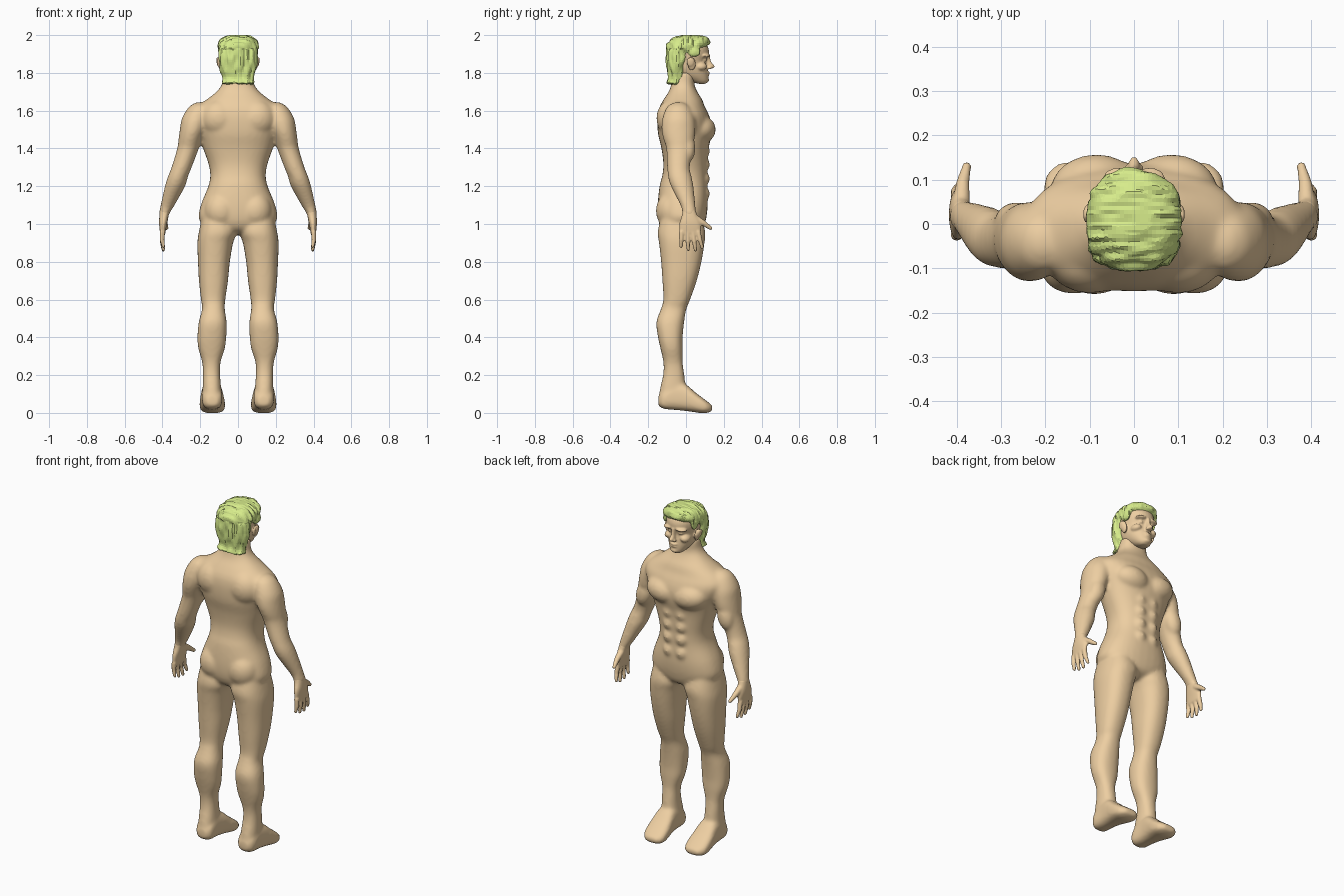
import bpy, bmesh, math
from mathutils import Vector, Matrix, noise


def material(name, color):
    m = bpy.data.materials.new(name)
    m.diffuse_color = color
    return m


skin = material("skin", (0.85, 0.62, 0.36, 1))
green = material("hair", (0.68, 0.84, 0.26, 1))


def loft(bm, rings, axis="Z", power=2.3, sides=32, steps=4):
    """Rings are (t, x0, x1, v0, v1): x range and depth range at t along the axis."""
    R = [Vector(r) for r in rings]
    R = [R[0]] + R + [R[-1]]
    secs = []
    for i in range(1, len(R) - 2):
        a, b, c, d = R[i - 1:i + 3]
        for s in range(steps):
            u = s / steps
            secs.append(0.5 * (2 * b + (c - a) * u + (2 * a - 5 * b + 4 * c - d) * u**2
                               + (3 * b - a - 3 * c + d) * u**3))
    secs.append(R[-1])
    prev = None
    for t, x0, x1, v0, v1 in secs:
        ring = []
        for k in range(sides):
            an = 2 * math.pi * k / sides
            cx, sx = (math.copysign(abs(f(an)) ** (2 / power), f(an)) for f in (math.cos, math.sin))
            x, v = (x0 + x1) / 2 + cx * (x1 - x0) / 2, (v0 + v1) / 2 + sx * (v1 - v0) / 2
            ring.append(bm.verts.new((x, v, t) if axis == "Z" else (x, t, v)))
        if prev:
            for k in range(sides):
                j = (k + 1) % sides
                bm.faces.new((prev[k], prev[j], ring[j], ring[k]))
        else:
            bm.faces.new(ring[::-1])
        prev = ring
    bm.faces.new(prev)


def centred(bm, rings, **kw):
    loft(bm, [(z, -w, w, y0, y1) for z, w, y0, y1 in rings], **kw)


def blob(bm, centre, size, tilt=0.0):
    mat = Matrix.Translation(centre) @ Matrix.Rotation(tilt, 4, "Y") @ Matrix.Diagonal((*size, 1))
    bmesh.ops.create_icosphere(bm, subdivisions=3, radius=1, matrix=mat)


def digit(bm, points, r0, r1):
    n = len(points) - 1
    for i in range(n):
        a, b = Vector(points[i]), Vector(points[i + 1])
        ra, rb = r0 + (r1 - r0) * i / n, r0 + (r1 - r0) * (i + 1) / n
        rot = (b - a).to_track_quat("Z", "Y").to_matrix().to_4x4()
        bmesh.ops.create_cone(bm, cap_ends=True, segments=12, radius1=ra, radius2=rb,
                              depth=(b - a).length, matrix=Matrix.Translation((a + b) / 2) @ rot)
        blob(bm, b, (rb, rb, rb))


def mirror(bm):
    geom = bmesh.ops.duplicate(bm, geom=bm.verts[:] + bm.edges[:] + bm.faces[:])["geom"]
    for v in geom:
        if isinstance(v, bmesh.types.BMVert):
            v.co.x *= -1


def fuse(bm, name, mat, voxel, smooth):
    """Fuse overlapping volumes into one skin and soften it."""
    bmesh.ops.recalc_face_normals(bm, faces=bm.faces[:])
    me = bpy.data.meshes.new(name)
    bm.to_mesh(me)
    ob = bpy.data.objects.new(name, me)
    bpy.context.collection.objects.link(ob)
    rm = ob.modifiers.new("fuse", "REMESH")
    rm.mode, rm.voxel_size = "VOXEL", voxel
    sm = ob.modifiers.new("soften", "SMOOTH")
    sm.factor, sm.iterations = 0.5, smooth
    dg = bpy.context.evaluated_depsgraph_get()
    done = bpy.data.meshes.new_from_object(ob.evaluated_get(dg))
    ob.modifiers.clear()
    ob.data = done
    done.materials.clear()
    done.materials.append(mat)
    done.polygons.foreach_set("use_smooth", [True] * len(done.polygons))
    return ob


# Limbs and muscles of one side, then mirrored
bm = bmesh.new()
loft(bm, [(1.645, .19, .22, -.06, -.02), (1.62, .15, .26, -.10, .02), (1.56, .15, .297, -.125, .045),
          (1.50, .17, .308, -.13, .05), (1.45, .19, .315, -.12, .045), (1.40, .207, .322, -.105, .035),
          (1.30, .245, .352, -.10, .02), (1.25, .265, .372, -.095, .03), (1.20, .28, .387, -.08, .04),
          (1.10, .335, .41, -.03, .05), (1.06, .36, .417, -.02, .055), (1.04, .365, .415, -.02, .055)], power=2)
loft(bm, [(1.04, .03, .19, -.13, .08), (.96, .008, .207, -.15, .102), (.90, .026, .215, -.143, .098),
          (.80, .043, .212, -.132, .082), (.70, .053, .207, -.125, .057), (.60, .067, .196, -.12, .022),
          (.55, .07, .19, -.133, .002), (.48, .06, .208, -.157, -.01), (.40, .062, .215, -.148, -.018),
          (.34, .07, .21, -.135, -.018), (.27, .092, .19, -.12, -.018), (.21, .095, .186, -.12, -.01),
          (.14, .09, .187, -.135, .0), (.08, .085, .188, -.145, .03), (.04, .09, .18, -.14, .03)])
loft(bm, [(-.147, .11, .16, .04, .085), (-.12, .085, .187, .022, .12), (-.05, .083, .192, .015, .16),
          (0, .078, .197, .01, .15), (.05, .07, .203, .003, .108), (.09, .068, .203, -.002, .078),
          (.12, .075, .192, .002, .055), (.14, .10, .165, .012, .04)], axis="Y", power=2.8)
blob(bm, (.085, .075, 1.50), (.105, .083, .075), -.15)       # chest
blob(bm, (.10, -.075, 1.56), (.10, .082, .10))               # shoulder blade
blob(bm, (.09, -.075, 1.07), (.09, .085, .10))               # buttock
blob(bm, (.128, -.03, .575), (.045, .04, .04))               # knee
blob(bm, (.265, .005, 1.40), (.048, .045, .08), -.25)        # upper arm
for z in (1.16, 1.24, 1.315, 1.385):
    blob(bm, (.04, .095, z), (.036, .032, .038))             # stomach rows
mirror(bm)

# Torso and neck
centred(bm, [(.945, .06, -.07, .04), (.97, .13, -.12, .085), (1.02, .205, -.145, .105),
             (1.10, .197, -.15, .115), (1.20, .157, -.14, .113), (1.26, .147, -.125, .113),
             (1.32, .157, -.12, .115), (1.40, .185, -.13, .12), (1.47, .208, -.147, .135),
             (1.53, .235, -.152, .135), (1.58, .25, -.15, .12), (1.62, .225, -.14, .10),
             (1.66, .165, -.118, .085), (1.70, .115, -.092, .06), (1.74, .085, -.078, .045),
             (1.80, .075, -.07, .05)])
fuse(bm, "body", skin, .009, 10)

# Hands
bm = bmesh.new()
loft(bm, [(1.075, .358, .412, -.017, .05), (1.045, .367, .416, -.022, .06), (1.01, .374, .418, -.033, .075),
          (.98, .38, .416, -.036, .08), (.95, .385, .412, -.032, .076), (.942, .39, .408, -.025, .07)])
for y0, y1, z1 in ((-.024, -.026, .882), (.007, .012, .866), (.036, .05, .862), (.064, .086, .876)):
    digit(bm, [(.40, y0, .96), (.402, (y0 + y1) / 2, (.95 + z1) / 2), (.395, y1, z1)], .0145, .0095)
digit(bm, [(.39, .05, 1.03), (.387, .092, 1.005), (.378, .13, .978)], .02, .0105)
mirror(bm)
fuse(bm, "hands", skin, .0055, 3)

# Head: paired features first
bm = bmesh.new()
blob(bm, (.036, .10, 1.893), (.036, .028, .011), .1)          # brow
blob(bm, (.035, .092, 1.868), (.017, .019, .011))             # eye
blob(bm, (.05, .077, 1.835), (.028, .034, .022), .3)          # cheek
blob(bm, (.013, .126, 1.827), (.009, .010, .008))             # nostril
blob(bm, (.096, .03, 1.848), (.010, .022, .036), .12)         # ear
blob(bm, (.108, .022, 1.858), (.006, .020, .026), .15)        # ear rim
mirror(bm)
centred(bm, [(1.742, .022, .07, .10), (1.755, .04, .02, .117), (1.785, .063, -.05, .118),
             (1.82, .077, -.08, .114), (1.86, .083, -.09, .108), (1.90, .089, -.095, .122),
             (1.94, .09, -.09, .115), (1.97, .075, -.07, .085), (1.985, .04, -.04, .05)], power=2.1)
centred(bm, [(1.895, .012, .09, .127), (1.86, .011, .09, .133), (1.838, .014, .09, .151),
             (1.828, .013, .09, .149), (1.82, .008, .09, .128)], sides=16)
blob(bm, (0, .112, 1.802), (.024, .015, .006))                # upper lip
blob(bm, (0, .112, 1.789), (.021, .014, .006))                # lower lip
blob(bm, (0, .106, 1.762), (.024, .017, .014))                # chin
fuse(bm, "head", skin, .005, 4)

# Hair: cap, nape block and temple locks with combed ridges
bm = bmesh.new()
blob(bm, (.09, .045, 1.915), (.014, .035, .032))
mirror(bm)
centred(bm, [(1.905, .098, -.10, .03), (1.92, .106, -.105, .07), (1.95, .108, -.102, .122),
             (1.975, .095, -.085, .124), (1.992, .07, -.05, .10), (2.0, .03, -.01, .065)])
centred(bm, [(1.742, .09, -.11, -.02), (1.77, .085, -.093, -.01), (1.82, .095, -.10, .0),
             (1.87, .103, -.105, .008), (1.92, .105, -.105, .03)])
hair = fuse(bm, "hair", green, .009, 2)
normals = [v.normal.copy() for v in hair.data.vertices]
for v, n in zip(hair.data.vertices, normals):
    p = v.co
    comb = Vector((p.x * 18, p.y * 65, p.z * 18)) if p.z > 1.93 else Vector((p.x * 50, p.y * 50, p.z * 16))
    v.co += n * .009 * noise.noise(comb)
    v.co.z = min(v.co.z, 2.0)
hair.data.polygons.foreach_set("use_smooth", [False] * len(hair.data.polygons))
